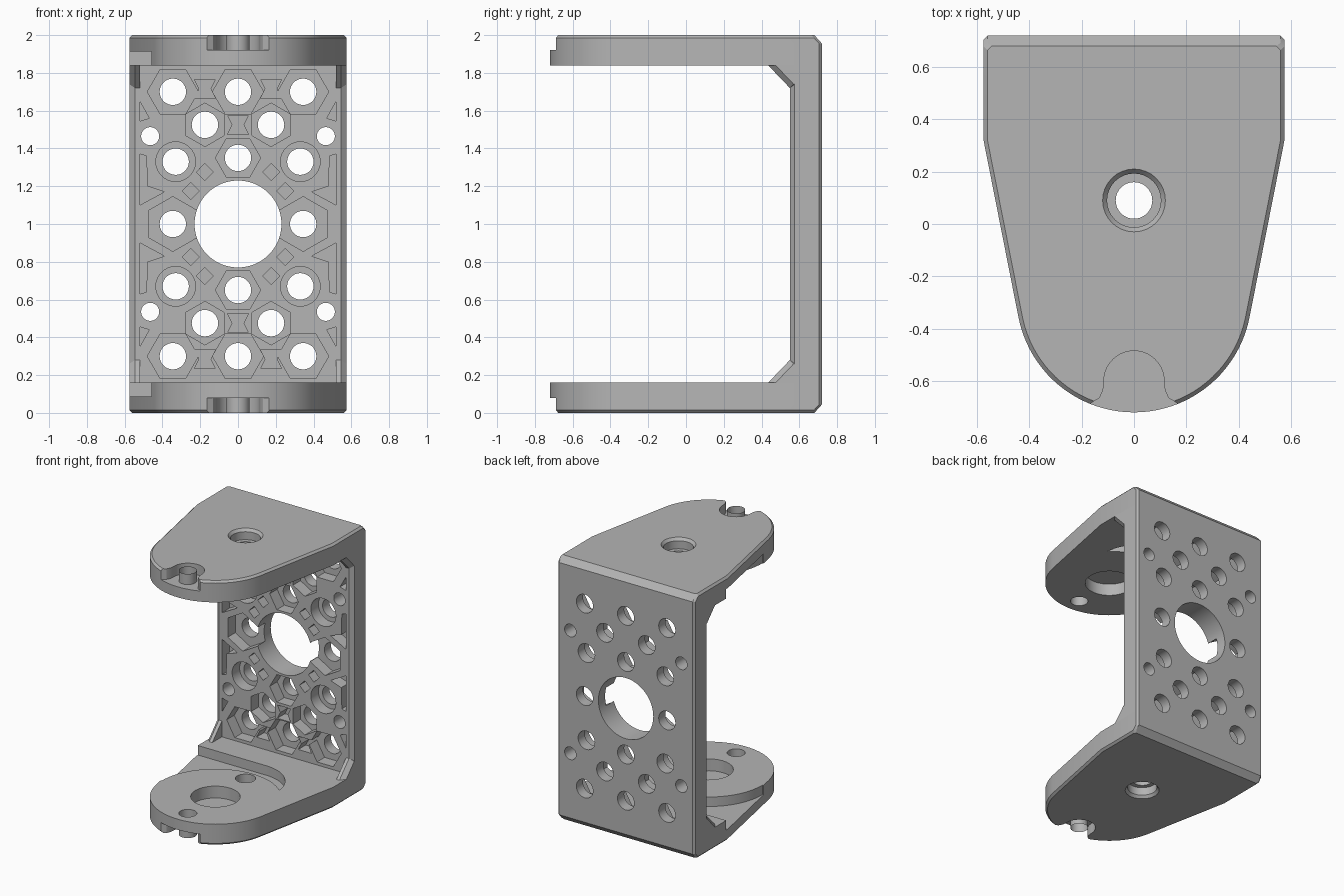
import bpy, bmesh
from math import cos, sin, radians

if "Cube" in bpy.data.objects:
    bpy.data.objects.remove(bpy.data.objects["Cube"])

grey = bpy.data.materials.new("plain grey")
grey.use_nodes = True
GREY = (0.46, 0.46, 0.46, 1)
grey.diffuse_color = GREY
grey.node_tree.nodes["Principled BSDF"].inputs["Base Color"].default_value = GREY


def arc(cx, cy, r, start, end, n):
    return [(cx + r * cos(radians(start + (end - start) * i / n)),
             cy + r * sin(radians(start + (end - start) * i / n))) for i in range(n + 1)]


def circle(cx, cy, r, n=32, turn=0):
    return arc(cx, cy, r, turn, turn + 360, n)[:-1]


def loft(bm, rings):
    """Closed solid through a list of equal-length rings of 3D points."""
    loops = [[bm.verts.new(p) for p in ring] for ring in rings]
    n = len(loops[0])
    fs = [bm.faces.new(loops[0][::-1]), bm.faces.new(loops[-1])]
    for a, b in zip(loops, loops[1:]):
        fs += [bm.faces.new((a[i], a[(i + 1) % n], b[(i + 1) % n], b[i])) for i in range(n)]
    bmesh.ops.recalc_face_normals(bm, faces=fs)


def flat(pts, z):
    return [(x, y, z) for x, y in pts]


def upright(pts, y):
    return [(x, y, z) for x, z in pts]


def make(name, bm):
    me = bpy.data.meshes.new(name)
    bm.to_mesh(me)
    bm.free()
    me.materials.append(grey)
    ob = bpy.data.objects.new(name, me)
    bpy.context.collection.objects.link(ob)
    return ob


def carve(ob, bm):
    cutter = make("cutter", bm)
    cutter.hide_render = True
    mod = ob.modifiers.new("cut", "BOOLEAN")
    mod.operation, mod.object = "DIFFERENCE", cutter
    mod.solver, mod.use_self = "EXACT", True
    deps = bpy.context.evaluated_depsgraph_get()
    me = bpy.data.meshes.new_from_object(ob.evaluated_get(deps))
    ob.modifiers.clear()
    ob.data = me
    bpy.data.objects.remove(cutter)


def smooth(ob):
    bpy.ops.object.select_all(action="DESELECT")
    ob.select_set(True)
    bpy.context.view_layer.objects.active = ob
    bpy.ops.object.shade_smooth_by_angle(angle=radians(25))


# Arms: straight at the back, tapering to a round tip
def arm_outline(inset, back):
    w, c = 0.575 - inset, 0.015
    half = [(w - c, back), (w, back - c), (w, 0.32)]
    tip = arc(0, -0.27, 0.45 - inset, -11.3, -168.7, 40)
    return half + tip + [(-x, y) for x, y in reversed(half)]


def build_arm(name, top):
    bm = bmesh.new()
    loft(bm, [flat(arm_outline(0.015, 0.68), 0), flat(arm_outline(0, 0.693), 0.015),
              flat(arm_outline(0, 0.72), 0.045), flat(arm_outline(0, 0.72), 0.16)])
    arm = make(name, bm)
    cut = bmesh.new()
    # counterbored pivot hole
    loft(cut, [flat(circle(0, 0.09, r), z) for r, z in
               ((0.12, -0.1), (0.12, 0), (0.103, 0.02), (0.103, 0.08), (0.07, 0.08), (0.07, 0.3))])
    # flared notch and screw hole at the tip
    side = [(0.118, -0.635), (0.132, -0.665), (0.165, -0.685), (0.165, -0.8)]
    notch = side[::-1] + arc(0, -0.6, 0.115, 0, 180, 20) + [(-x, y) for x, y in side]
    loft(cut, [flat(notch, -0.1), flat(notch, 0.08)])
    loft(cut, [flat(circle(0, -0.6, 0.062), -0.2), flat(circle(0, -0.6, 0.062), 0.3)])
    # round blind pocket on the inner face
    loft(cut, [flat(circle(0, -0.27, 0.17), 0.07), flat(circle(0, -0.27, 0.17), 0.3)])
    # side channel that curves round the inner disc
    channel = ([(-0.8, 0.34)] + arc(0, 0.04, 0.3, 90, 5, 16)
               + arc(0, -0.27, 0.45, 48, 180, 30) + [(-0.8, -0.27)])
    loft(cut, [flat(channel, 0.088), flat(channel, 0.3)])
    carve(arm, cut)
    if top:
        bm = bmesh.new()
        bm.from_mesh(arm.data)
        for v in bm.verts:
            v.co.z = 2 - v.co.z
        bmesh.ops.reverse_faces(bm, faces=bm.faces)
        bm.to_mesh(arm.data)
        bm.free()
    smooth(arm)


build_arm("bottom_arm", False)
build_arm("top_arm", True)

# Back plate with chamfered long edges
half = [(0.545, 0.55), (0.575, 0.575), (0.575, 0.705), (0.56, 0.72)]
section = half + [(-x, y) for x, y in reversed(half)]
bm = bmesh.new()
loft(bm, [flat(section, 0.155), flat(section, 1.845)])
plate = make("back_plate", bm)

cut = bmesh.new()
FLOOR = 0.64


def pocket(pts):
    loft(cut, [upright(pts, 0.4), upright(pts, FLOOR)])


def through(x, z, r, n=28):
    loft(cut, [upright(circle(x, z, r, n), 0.4), upright(circle(x, z, r, n), 0.9)])


def mirrored(x, z):
    """The four mirror images of an offset from the plate centre."""
    return sorted({(sx * x + 0.0, 1 + sz * z) for sx in (1, -1) for sz in (1, -1)})


through(0, 1, 0.23, 64)

# mounting holes: offset, pocket radius, pocket sides, pocket turn
mounts = [(0, 0.7, 0.135, 6, 0), (0.345, 0.7, 0.135, 6, 0), (0.175, 0.525, 0.115, 6, 30),
          (0, 0.35, 0.12, 6, 0), (0.33, 0.33, 0.105, 28, 0), (0.345, 0, 0.145, 6, 30)]
for x, z, r, sides, turn in mounts:
    for px, pz in mirrored(x, z):
        through(px, pz, 0.07)
        pocket(circle(px, pz, r, sides, turn))
for px, pz in mirrored(0.465, 0.465):
    through(px, pz, 0.048)

# lightening pockets between the bosses
for x, z in ((0, 0.525), (0.175, 0.715)):
    for px, pz in mirrored(x, z):
        bow = [(0.055, 0.05), (0.03, 0), (0.055, -0.05), (-0.055, -0.05), (-0.03, 0), (-0.055, 0.05)]
        pocket([(px + a, pz + b) for a, b in bow])
for x, z in ((0.175, 0.275), (0.25, 0.175)):
    for px, pz in mirrored(x, z):
        pocket(circle(px, pz, 0.045, 4))
edges = [[(0.52, 0.37), (0.485, 0.36), (0.48, 0.2), (0.39, 0.17), (0.52, 0.1)],
         [(0.52, 0.65), (0.47, 0.56), (0.52, 0.545)]]
for shape in edges:
    for sx, sz in ((1, 1), (1, -1), (-1, 1), (-1, -1)):
        pocket([(sx * x, 1 + sz * z) for x, z in shape])
carve(plate, cut)
smooth(plate)

# Corner gussets along both sides
for level, top in (("bottom", 1), ("top", -1)):
    for side, s in (("left", 1), ("right", -1)):
        def rib(x, d):
            pts = [(0.43 + d, 0.155), (0.62, 0.155), (0.62, 0.285 - d), (0.55 + d / 2, 0.28 - d / 2)]
            return [(s * x, y, 1 - top * (1 - z)) for y, z in pts]
        bm = bmesh.new()
        loft(bm, [rib(0.52, 0), rib(0.545, 0), rib(0.575, 0.04)])
        make(f"{level}_{side}_gusset", bm)
